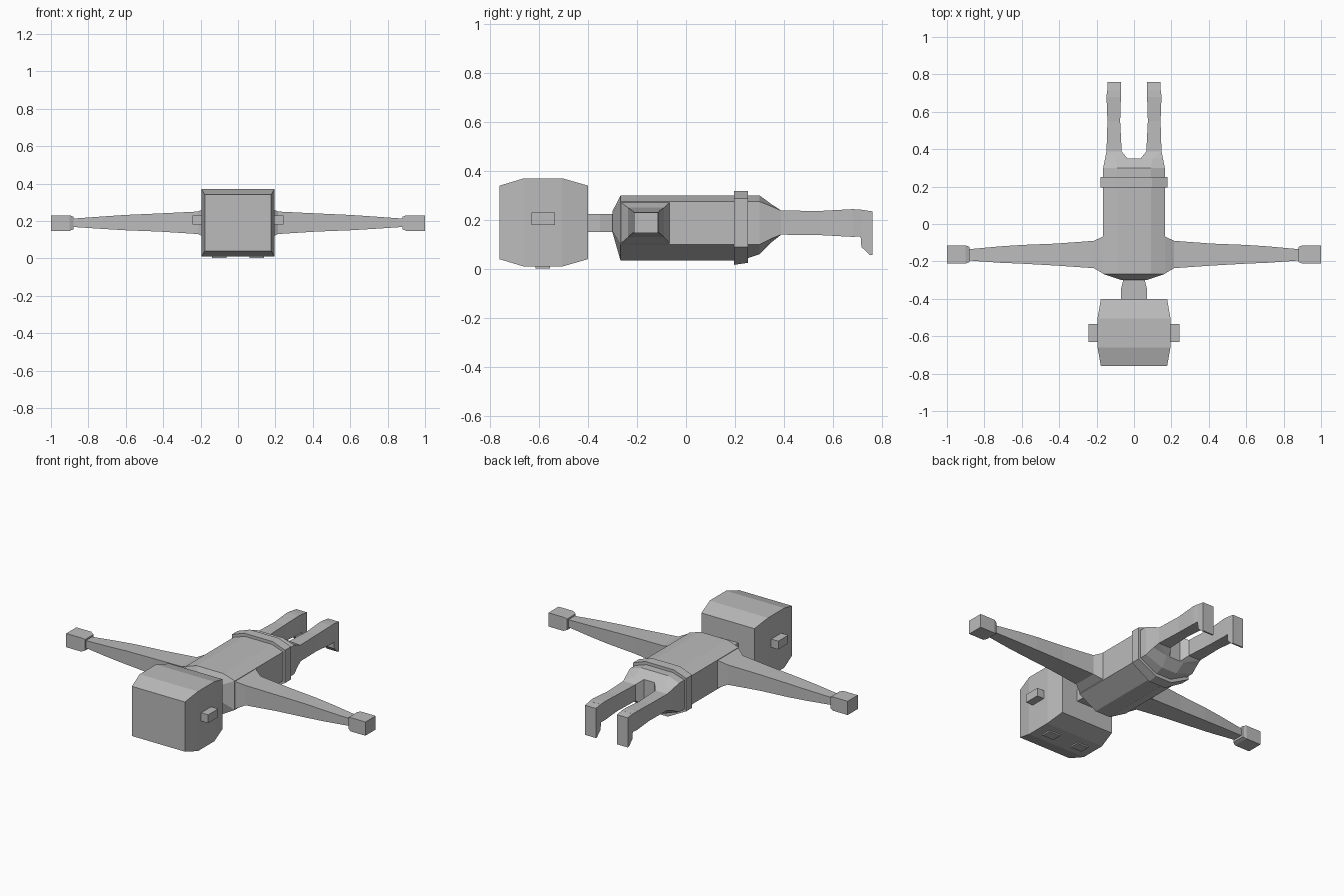
import bpy, bmesh

grey = bpy.data.materials.new("plain_grey")
grey.diffuse_color = (0.5, 0.5, 0.5, 1)


def loft(name, rings, mirror=False):
    """Skin matching rings of points, cap both ends, optionally mirror in x."""
    bm = bmesh.new()
    vs = [[bm.verts.new(p) for p in ring] for ring in rings]
    n = len(vs[0])
    for a, b in zip(vs, vs[1:]):
        for i in range(n):
            j = (i + 1) % n
            bm.faces.new((a[i], a[j], b[j], b[i]))
    bm.faces.new(vs[0])
    bm.faces.new(vs[-1])
    bmesh.ops.remove_doubles(bm, verts=bm.verts[:], dist=0.0005)
    bmesh.ops.recalc_face_normals(bm, faces=bm.faces[:])
    me = bpy.data.meshes.new(name)
    bm.to_mesh(me)
    bm.free()
    me.materials.append(grey)
    ob = bpy.data.objects.new(name, me)
    bpy.context.collection.objects.link(ob)
    if mirror:
        ob.modifiers.new("mirror", "MIRROR").use_mirror_merge = False
    return ob


def rect_y(y, x0, x1, z0, z1):
    return [(x0, y, z0), (x1, y, z0), (x1, y, z1), (x0, y, z1)]


def rect_x(x, y0, y1, z0, z1):
    return [(x, y0, z0), (x, y1, z0), (x, y1, z1), (x, y0, z1)]


def octagon(y, hx, zb, z1, z2, zt, hb, ht):
    """Body section: flat sides from z1 to z2, shallow belly and back."""
    right = [(hb, y, zb), (hx, y, z1), (hx, y, z2), (ht, y, zt)]
    return right + [(-x, y, z) for x, y, z in reversed(right)]


# Head with tapered crown and chin
loft("head", [rect_y(y, -h, h, a, b) for y, h, a, b in (
    (-0.76, 0.177, 0.04, 0.34), (-0.66, 0.195, 0.01, 0.37),
    (-0.505, 0.195, 0.01, 0.37), (-0.40, 0.177, 0.04, 0.34))])

# Ears and eyes
loft("ears", [rect_x(x, -0.63, -0.535, 0.18, 0.23) for x in (0.18, 0.242)], True)
loft("eyes", [rect_y(y, 0.062, 0.138, 0.002, 0.011) for y in (-0.613, -0.555)], True)

# Neck
loft("neck", [rect_y(y, -h, h, 0.15, 0.225) for y, h in (
    (-0.41, 0.07), (-0.35, 0.07), (-0.29, 0.055))])

# Torso
loft("torso", [
    octagon(-0.30, 0.066, 0.15, 0.155, 0.23, 0.235, 0.03, 0.05),
    octagon(-0.267, 0.165, 0.035, 0.10, 0.275, 0.30, 0.05, 0.09),
    octagon(0.20, 0.165, 0.035, 0.10, 0.275, 0.30, 0.05, 0.09)])

# Belt
loft("belt", [
    octagon(0.195, 0.178, 0.017, 0.09, 0.288, 0.318, 0.055, 0.095),
    octagon(0.252, 0.178, 0.025, 0.09, 0.288, 0.318, 0.055, 0.095)])

# Hips
loft("hips", [
    octagon(0.24, 0.165, 0.04, 0.10, 0.275, 0.30, 0.05, 0.09),
    octagon(0.30, 0.165, 0.06, 0.10, 0.275, 0.30, 0.05, 0.09),
    octagon(0.35, 0.155, 0.11, 0.125, 0.255, 0.263, 0.06, 0.10)])

# Arms flaring out of the shoulders
loft("arms", [rect_x(*r) for r in (
    (0.15, -0.267, -0.065, 0.10, 0.275), (0.165, -0.265, -0.067, 0.105, 0.272),
    (0.215, -0.236, -0.09, 0.13, 0.25), (0.42, -0.222, -0.105, 0.143, 0.24),
    (0.60, -0.212, -0.112, 0.15, 0.232), (0.72, -0.207, -0.12, 0.157, 0.224),
    (0.885, -0.195, -0.135, 0.168, 0.212))], True)

# Hands
loft("hands", [rect_x(*r) for r in (
    (0.88, -0.203, -0.122, 0.155, 0.222), (0.90, -0.212, -0.115, 0.147, 0.23),
    (1.0, -0.212, -0.115, 0.147, 0.23))], True)


# Legs: angled section at the hip narrowing to a plain box
def leg_ring(y, xi, xo, zb, zt, cb=0.0, ct=0.0, c1=0.0, c2=0.0):
    return [(xi, y, zb), (xo - cb, y, zb), (xo, y, zb + c1),
            (xo, y, zt - c2), (xo - ct, y, zt), (xi, y, zt)]


legs = loft("legs", [
    leg_ring(0.35, 0.035, 0.155, 0.11, 0.263, 0.095, 0.055, 0.015, 0.008),
    leg_ring(0.388, 0.066, 0.147, 0.14, 0.238),
    leg_ring(0.55, 0.074, 0.142, 0.138, 0.237),
    leg_ring(0.68, 0.07, 0.147, 0.131, 0.244),
    leg_ring(0.715, 0.07, 0.144, 0.133, 0.242)], True)

# Feet: side profile extruded across the ankle
foot = [(0.712, 0.242), (0.76, 0.235), (0.76, 0.056), (0.748, 0.058),
        (0.715, 0.09), (0.712, 0.133)]
loft("feet", [[(x, y, z) for y, z in foot] for x in (0.07, 0.143)], True)
